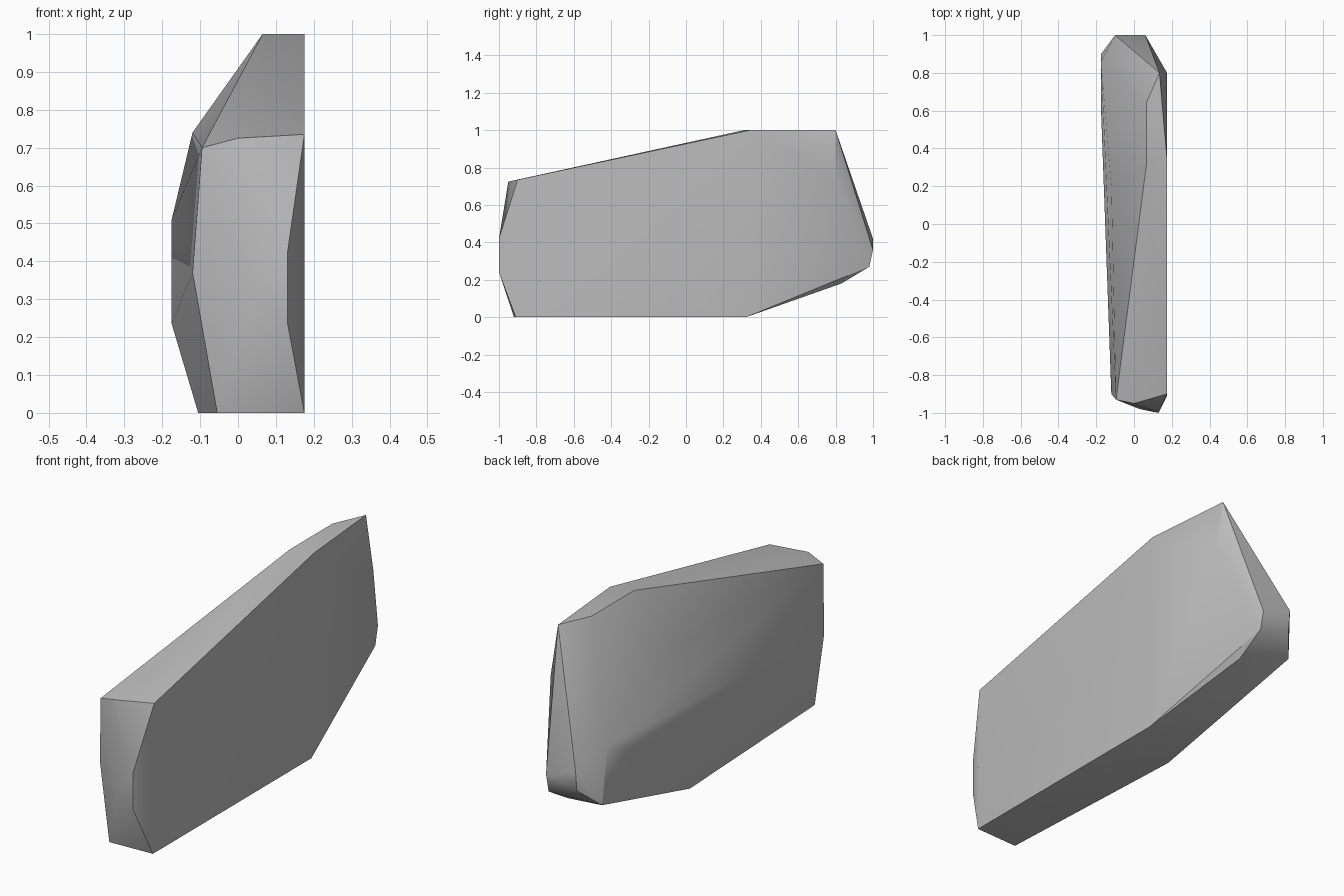
import bpy
import bmesh
import math

cube = bpy.data.objects.get("Cube")
if cube:
    bpy.data.objects.remove(cube, do_unlink=True)

# Stone colour
stone = bpy.data.materials.new("stone_grey")
stone.use_nodes = True
grey = (0.5, 0.5, 0.5, 1)
stone.diffuse_color = grey
stone.node_tree.nodes["Principled BSDF"].inputs["Base Color"].default_value = grey

SIDE = 0.175  # half thickness of the slab

# Corner points of the chiselled slab, grouped by region
flat_side = [(SIDE, y, z) for y, z in
             ((-.91, 0), (.32, 0), (.8, .74), (.34, 1), (-.9, .735))]
top = [(.065, .31, 1), (.065, .64, 1), (.135, .8, 1)]
front_end = [(0, -.95, .725), (-.095, -.93, .7), (-.12, -.9, .37),
             (-.055, -.92, 0), (.13, -1, .42), (.13, -1, .24), (.03, -.98, .3)]
back_end = [(.06, 1, .36), (.06, .98, .27), (.06, .83, .18),
            (-.1, 1, .42), (-.1, .99, .32)]
bulged_side = [(-SIDE, .9, .235), (-SIDE, .86, .51), (-SIDE, .62, .4),
               (-.12, .2, .74), (-.105, .12, 0)]

# Wrap the corners in a convex shell
bm = bmesh.new()
for corner in flat_side + top + front_end + back_end + bulged_side:
    bm.verts.new(corner)
bmesh.ops.convex_hull(bm, input=bm.verts[:])
loose = [v for v in bm.verts if not v.link_faces]
bmesh.ops.delete(bm, geom=loose, context='VERTS')
bmesh.ops.dissolve_limit(bm, angle_limit=math.radians(1),
                         verts=bm.verts[:], edges=bm.edges[:])
bmesh.ops.recalc_face_normals(bm, faces=bm.faces[:])
mesh = bpy.data.meshes.new("stone_slab")
bm.to_mesh(mesh)
bm.free()
mesh.materials.append(stone)
slab = bpy.data.objects.new("stone_slab", mesh)
bpy.context.collection.objects.link(slab)

# Smooth the gentle bends, keep the chiselled edges sharp
bpy.ops.object.select_all(action='DESELECT')
slab.select_set(True)
bpy.context.view_layer.objects.active = slab
bpy.ops.object.shade_smooth_by_angle(angle=math.radians(30))
